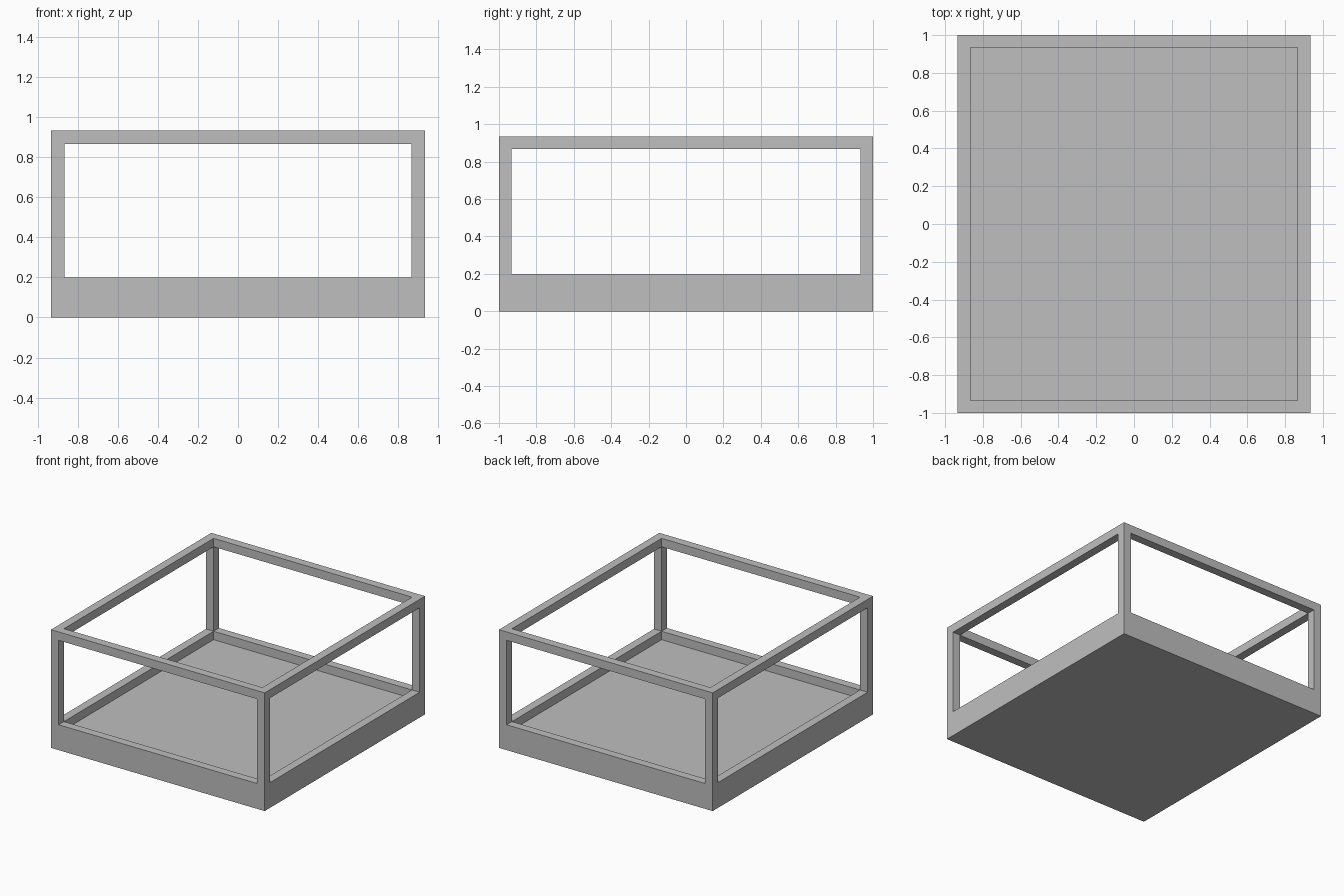
import bpy
import bmesh
from mathutils import Matrix, Vector

cube = bpy.data.objects.get("Cube")
if cube:
    bpy.data.objects.remove(cube, do_unlink=True)

HALF_X, HALF_Y, HEIGHT = 0.9333, 1.0, 0.9333
BEAM = 0.0667          # thickness of posts, rails and tray rim
RIM_Z = 0.2            # top of the tray rim
RAIL_Z = HEIGHT - BEAM

grey = bpy.data.materials.new("light grey")
grey.use_nodes = True
colour = (0.52, 0.52, 0.52, 1.0)
grey.diffuse_color = colour
grey.node_tree.nodes["Principled BSDF"].inputs["Base Color"].default_value = colour


def add_object(name, bm):
    bmesh.ops.recalc_face_normals(bm, faces=bm.faces)
    mesh = bpy.data.meshes.new(name)
    bm.to_mesh(mesh)
    bm.free()
    mesh.materials.append(grey)
    obj = bpy.data.objects.new(name, mesh)
    bpy.context.collection.objects.link(obj)
    return obj


def box(low, high):
    low, high = Vector(low), Vector(high)
    bm = bmesh.new()
    bmesh.ops.create_cube(bm, size=1, matrix=Matrix.Translation((low + high) / 2)
                          @ Matrix.Diagonal((*(high - low), 1)))
    return bm


def inset_face(bm, direction):
    """Inset the face pointing up or down by one beam width and return it."""
    face = next(f for f in bm.faces if f.normal.z * direction > 0.9)
    bmesh.ops.inset_region(bm, faces=[face], thickness=BEAM, use_even_offset=True)
    return face


# Base tray: solid block with a recessed floor inside its rim
bm = box((-HALF_X, -HALF_Y, 0), (HALF_X, HALF_Y, RIM_Z))
floor = inset_face(bm, 1)
walls = bmesh.ops.extrude_discrete_faces(bm, faces=[floor])
bmesh.ops.translate(bm, verts=walls["faces"][0].verts, vec=(0, 0, -BEAM))
add_object("base_tray", bm)

# Top frame: slab opened through the middle
bm = box((-HALF_X, -HALF_Y, RAIL_Z), (HALF_X, HALF_Y, HEIGHT))
bm.normal_update()
openings = [inset_face(bm, 1), inset_face(bm, -1)]
edges = [e for f in openings for e in f.edges]
bmesh.ops.delete(bm, geom=openings, context='FACES_ONLY')
bmesh.ops.bridge_loops(bm, edges=edges)
add_object("top_frame", bm)

# Corner posts between the tray rim and the top frame
for side, sx in (("left", 1), ("right", -1)):
    for end, sy in (("front", -1), ("back", 1)):
        x = sorted((sx * HALF_X, sx * (HALF_X - BEAM)))
        y = sorted((sy * HALF_Y, sy * (HALF_Y - BEAM)))
        add_object(f"{end}_{side}_post",
                   box((x[0], y[0], RIM_Z), (x[1], y[1], RAIL_Z)))
